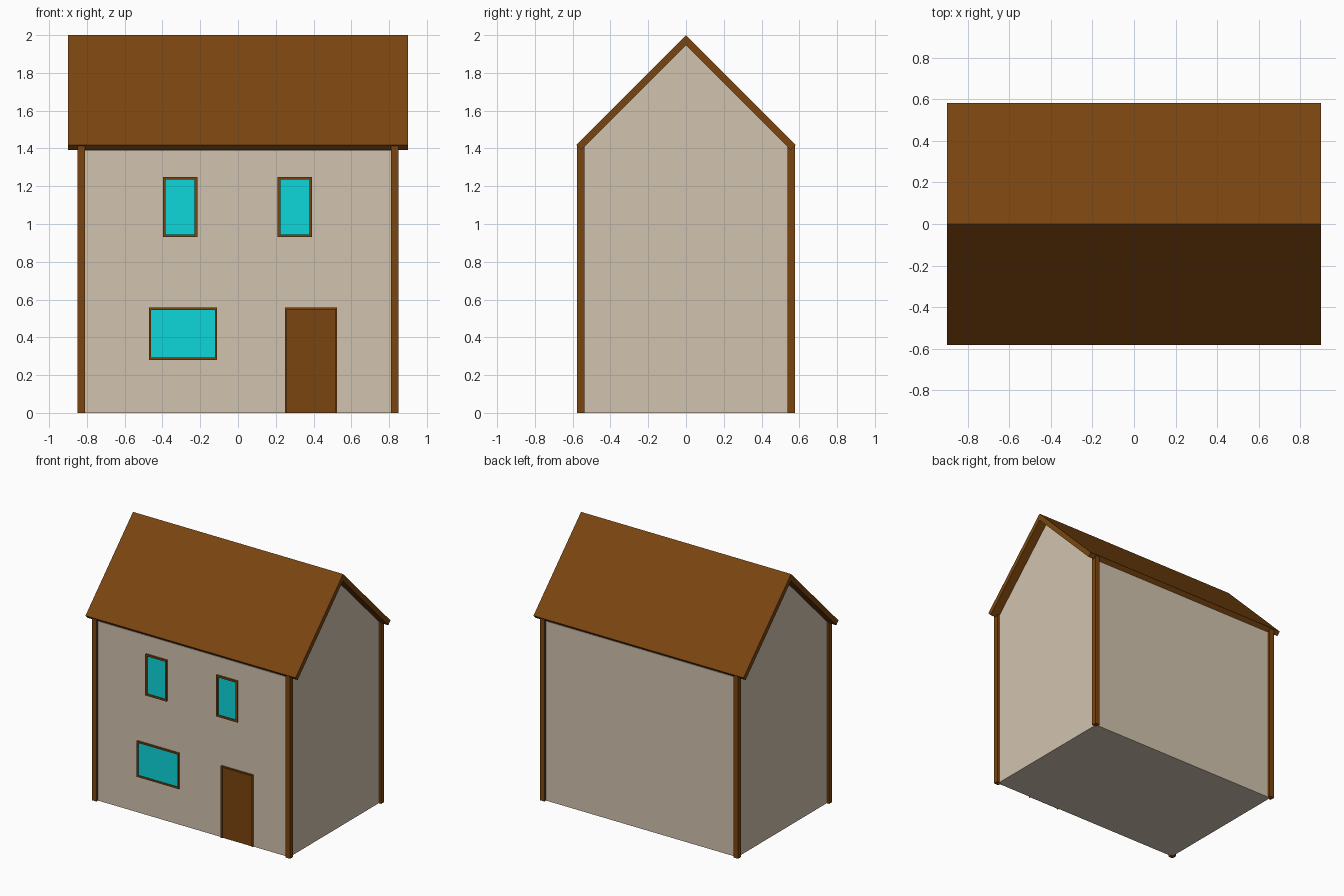
import bpy
import bmesh

cube = bpy.data.objects.get("Cube")
if cube:
    bpy.data.objects.remove(cube, do_unlink=True)


def material(name, rgb):
    mat = bpy.data.materials.new(name)
    mat.use_nodes = True
    color = (*rgb, 1)
    mat.diffuse_color = color
    bsdf = next(n for n in mat.node_tree.nodes if n.type == 'BSDF_PRINCIPLED')
    bsdf.inputs["Base Color"].default_value = color
    return mat


PLASTER = material("beige plaster", (0.64, 0.55, 0.43))
WOOD = material("brown wood", (0.195, 0.06, 0.005))
GLASS = material("turquoise glass", (0.004, 0.67, 0.70))


def finish(bm, name, mat):
    bmesh.ops.recalc_face_normals(bm, faces=bm.faces)
    mesh = bpy.data.meshes.new(name)
    bm.to_mesh(mesh)
    bm.free()
    mesh.materials.append(mat)
    obj = bpy.data.objects.new(name, mesh)
    bpy.context.collection.objects.link(obj)
    return obj


def extrude_profile(name, profile, half_length, mat):
    """Extrude a y-z outline along x, centred on the origin."""
    bm = bmesh.new()
    face = bm.faces.new([bm.verts.new((-half_length, y, z)) for y, z in profile])
    new = bmesh.ops.extrude_face_region(bm, geom=[face])["geom"]
    verts = [v for v in new if isinstance(v, bmesh.types.BMVert)]
    bmesh.ops.translate(bm, verts=verts, vec=(2 * half_length, 0, 0))
    return finish(bm, name, mat)


def add_box(bm, x0, x1, y0, y1, z0, z1):
    for v in bmesh.ops.create_cube(bm, size=1)["verts"]:
        v.co.x = x1 if v.co.x > 0 else x0
        v.co.y = y1 if v.co.y > 0 else y0
        v.co.z = z1 if v.co.z > 0 else z0


def box(name, mat, *bounds):
    bm = bmesh.new()
    add_box(bm, *bounds)
    return finish(bm, name, mat)


WALL_X, WALL_Y = 0.83, 0.557

# Walls with gables, closed underneath
extrude_profile("walls", [(-WALL_Y, 0), (WALL_Y, 0), (WALL_Y, 1.39),
                          (0, 1.947), (-WALL_Y, 1.39)], WALL_X, PLASTER)

# Roof: two slabs meeting at the ridge
extrude_profile("roof", [(-0.582, 1.418), (0, 2), (0.582, 1.418),
                         (0.555, 1.391), (0, 1.946), (-0.555, 1.391)], 0.9, WOOD)

# Corner posts
for side, sx in (("left", 1), ("right", -1)):
    for end, sy in (("back", 1), ("front", -1)):
        cx, cy = sx * WALL_X, sy * WALL_Y
        box(f"{end}_{side}_post", WOOD, cx - 0.02, cx + 0.02,
            cy - 0.019, cy + 0.019, 0, 1.415)


def opening(name, x0, x1, z0, z1, panel_name, mat, border, sill=True):
    """Raised wooden frame around a slightly recessed panel."""
    front, back = -WALL_Y - 0.012, -WALL_Y + 0.01
    low = z0 + border if sill else z0
    bm = bmesh.new()
    add_box(bm, x0, x0 + border, front, back, z0, z1)
    add_box(bm, x1 - border, x1, front, back, z0, z1)
    add_box(bm, x0 + border, x1 - border, front, back, z1 - border, z1)
    if sill:
        add_box(bm, x0 + border, x1 - border, front, back, z0, low)
    finish(bm, name + "_frame", WOOD)
    box(panel_name, mat, x0 + border, x1 - border,
        -WALL_Y - 0.004, back, low, z1 - border)


# Windows and door
opening("upper_right_window", -0.397, -0.215, 0.93, 1.25,
        "upper_right_glass", GLASS, 0.014)
opening("upper_left_window", 0.21, 0.392, 0.93, 1.25,
        "upper_left_glass", GLASS, 0.014)
opening("lower_window", -0.472, -0.11, 0.28, 0.557,
        "lower_glass", GLASS, 0.012)
opening("door", 0.25, 0.525, 0, 0.557, "door_panel", WOOD, 0.01, sill=False)
